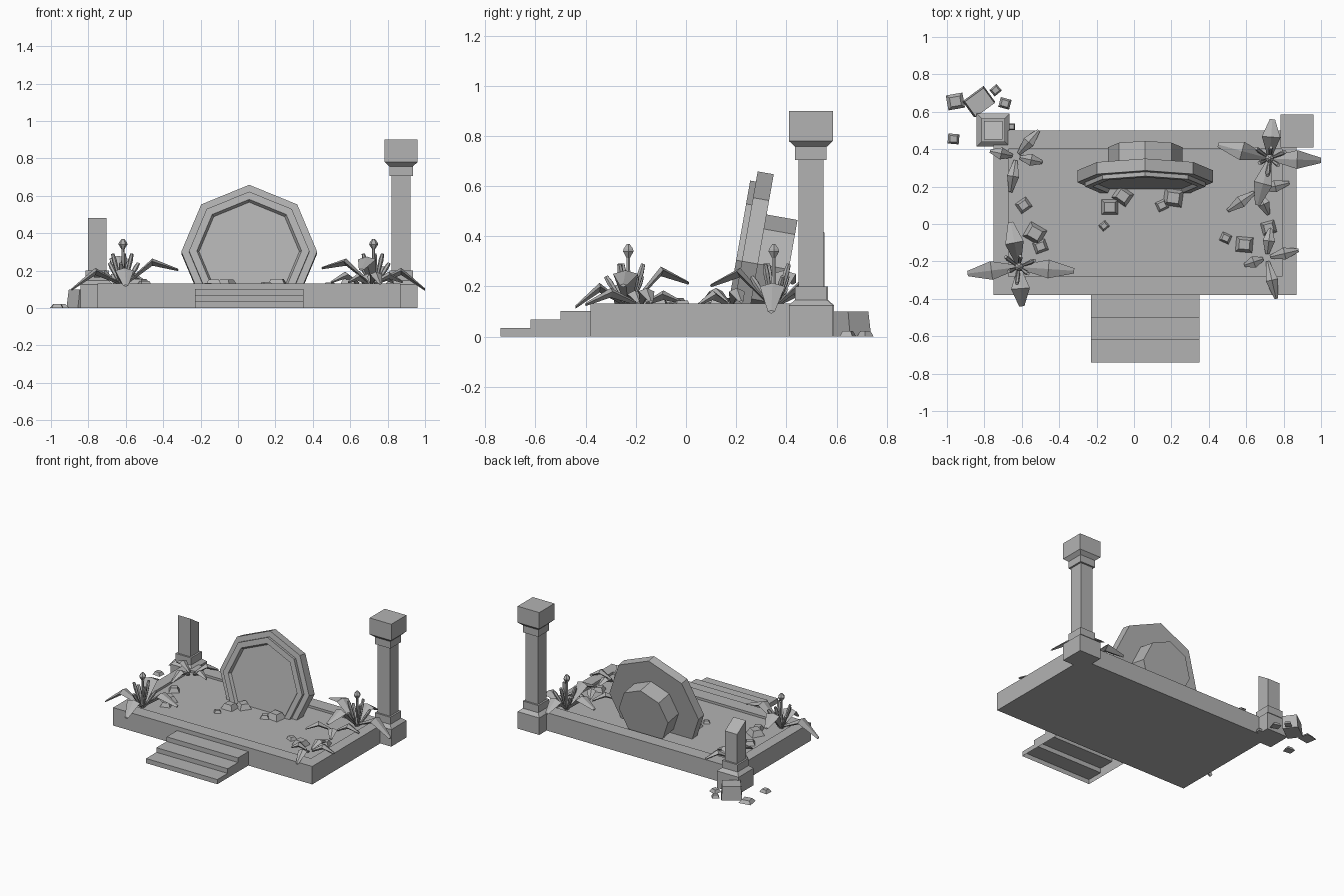
import bpy, bmesh, math
from mathutils import Vector, Matrix

old = bpy.data.objects.get("Cube")
if old:
    bpy.data.objects.remove(old)

stone = bpy.data.materials.new("grey_stone")
stone.use_nodes = True
GREY = (0.45, 0.45, 0.45, 1)
stone.diffuse_color = GREY
stone.node_tree.nodes["Principled BSDF"].inputs["Base Color"].default_value = GREY


def finish(name, bm, fix=True):
    if fix:
        bmesh.ops.recalc_face_normals(bm, faces=bm.faces)
    mesh = bpy.data.meshes.new(name)
    bm.to_mesh(mesh)
    bm.free()
    mesh.materials.append(stone)
    ob = bpy.data.objects.new(name, mesh)
    bpy.context.collection.objects.link(ob)
    return ob


def loft(bm, rings, close=True):
    """Bridge equal-length rings of points, capping both ends."""
    vs = [[bm.verts.new(p) for p in r] for r in rings]
    n = len(vs[0])
    for a, b in zip(vs, vs[1:]):
        for i in range(n):
            j = (i + 1) % n
            bm.faces.new((a[i], a[j], b[j], b[i]))
    if close:
        bm.faces.new(vs[0][::-1])
        bm.faces.new(vs[-1])
    return vs


def square(x, y, hx, hy, z, rot=0):
    m = Matrix.Rotation(rot, 3, 'Z')
    return [Vector((x, y, z)) + m @ Vector((sx * hx, sy * hy, 0))
            for sx, sy in ((-1, -1), (1, -1), (1, 1), (-1, 1))]


# Platform with a shallow sunken floor
FLOOR = 0.115
bm = bmesh.new()
loft(bm, [square(0.06, 0.06, hx, hy, z) for hx, hy, z in
          ((0.81, 0.44, 0), (0.81, 0.44, 0.132), (0.73, 0.34, 0.132), (0.73, 0.34, FLOOR))])
finish("platform", bm)

# Front steps: treads and risers with side walls, open underneath
bm = bmesh.new()
profile = [(-0.74, 0)]
for k in range(3):
    y = -0.74 + 0.12 * k
    profile += [(y, 0.034 * (k + 1)), (y + 0.12, 0.034 * (k + 1))]
sides = [[bm.verts.new((x, y, z)) for y, z in profile] for x in (-0.23, 0.35)]
for i in range(len(profile) - 1):
    bm.faces.new((sides[0][i], sides[1][i], sides[1][i + 1], sides[0][i + 1]))
for x, row in zip((-0.23, 0.35), sides):
    bm.faces.new(row + [bm.verts.new((x, -0.38, 0))])
finish("front_steps", bm)

# Pillars: shared base, one whole and one snapped off
BASE = [(0.088, 0), (0.088, 0.125), (0.063, 0.147), (0.063, 0.2), (0.05, 0.2)]
TOP = [(0.05, 0.705), (0.063, 0.705), (0.063, 0.757), (0.088, 0.78), (0.088, 0.9)]


def pillar(name, x, y, profile, slope=0):
    bm = bmesh.new()
    vs = loft(bm, [square(x, y, h, h, z) for h, z in profile])
    for v in vs[-1][2:]:
        v.co.z -= slope
    finish(name, bm)


pillar("whole_pillar", 0.872, 0.498, BASE + TOP)
pillar("broken_pillar", -0.753, 0.502, BASE + [(0.05, 0.48)], 0.065)

# Leaning octagonal disc: front ring, recessed face and rear hub
lean = Matrix.Translation((0.06, 0.2, 0.305)) @ Matrix.Rotation(math.radians(-10), 4, 'X')


def octagon(r, depth):
    return [lean @ Vector((r * math.sin(i * math.pi / 4), depth, r * math.cos(i * math.pi / 4)))
            for i in range(8)]


def disc(name, profile):
    bm = bmesh.new()
    loft(bm, [octagon(r, d) for r, d in profile])
    bmesh.ops.recalc_face_normals(bm, faces=bm.faces)
    geom = bm.verts[:] + bm.edges[:] + bm.faces[:]
    bmesh.ops.bisect_plane(bm, geom=geom, plane_co=(0, 0, FLOOR - 0.01),
                           plane_no=(0, 0, 1), clear_inner=True)
    bmesh.ops.holes_fill(bm, edges=[e for e in bm.edges if e.is_boundary])
    finish(name, bm)


disc("leaning_disc", [(0.268, 0.02), (0.28, 0), (0.322, 0), (0.322, 0.023),
                      (0.363, 0.023), (0.363, 0.088)])
disc("disc_hub", [(0.2, 0.08), (0.2, 0.213)])


# Plants: bent ridged leaves, with an optional cluster of stems
def leaf(bm, base, tip, rise, width):
    base, tip = Vector(base), Vector(tip)
    mid = base.lerp(tip, 0.5)
    mid.z = rise
    side = Vector((-(tip - base).y, (tip - base).x, 0)).normalized()
    rings = []
    for p, w, t in ((base, 0.3, 0.01), (mid, 1, 0.024), (tip, 0.28, 0.008)):
        s = side * width * w / 2
        up = Vector((0, 0, t))
        rings.append([p - s, p + up * 0.6, p + s, p - up])
    loft(bm, rings)


def stem(bm, a, b, profile):
    a, b = Vector(a), Vector(b)
    q = (b - a).to_track_quat('Z', 'Y')
    loft(bm, [[a.lerp(b, t) + q @ Vector((r * math.cos(i * math.pi / 3), r * math.sin(i * math.pi / 3), 0))
               for i in range(6)] for r, t in profile])


def plant(name, x, y, width, leaves, flower=False):
    bm = bmesh.new()
    for tx, ty, tz, rise in leaves:
        d = Vector((tx - x, ty - y, 0)).normalized() * 0.02
        leaf(bm, (x + d.x, y + d.y, FLOOR + 0.02), (tx, ty, tz), rise, width)
    if flower:
        # Central bud on a stem, ringed by thinner sprouts
        stem(bm, (x, y, FLOOR), (x, y, 0.37),
             [(0.012, 0), (0.008, 0.78), (0.024, 0.88), (0.022, 0.92), (0.006, 1)])
        for k in range(6):
            a = k * math.pi / 3 + 0.4
            c, s = math.cos(a), math.sin(a)
            h = 0.29 if k % 2 else 0.24
            r = 0.06 if k % 2 else 0.09
            stem(bm, (x + c * 0.01, y + s * 0.01, FLOOR), (x + c * r, y + s * r, h),
                 [(0.006, 0), (0.013, 0.8), (0.009, 1)])
    finish(name, bm)


plant("front_right_plant", -0.615, -0.23, 0.1, [
    (-0.89, -0.265, 0.1, 0.2), (-0.32, -0.25, 0.205, 0.25),
    (-0.6, -0.44, 0.12, 0.2), (-0.66, 0.01, 0.215, 0.265)], True)
plant("back_left_plant", 0.725, 0.35, 0.1, [
    (1.0, 0.34, 0.1, 0.2), (0.45, 0.425, 0.215, 0.25),
    (0.74, 0.56, 0.16, 0.22), (0.66, 0.1, 0.205, 0.26)], True)
plant("middle_left_plant", 0.66, 0.18, 0.065, [
    (0.83, 0.22, 0.14, 0.18), (0.5, 0.07, 0.14, 0.18), (0.72, 0.05, 0.13, 0.17)])
plant("front_left_plant", 0.71, -0.18, 0.065, [
    (0.59, -0.22, 0.14, 0.17), (0.88, -0.14, 0.14, 0.18),
    (0.76, -0.4, 0.13, 0.18), (0.73, -0.02, 0.14, 0.17)])
plant("back_right_plant", -0.63, 0.36, 0.065, [
    (-0.77, 0.39, 0.17, 0.19), (-0.51, 0.5, 0.14, 0.18),
    (-0.49, 0.33, 0.14, 0.17), (-0.66, 0.17, 0.13, 0.18)])


# Rubble: tapered blocks on the floor and on the ground
def rock(name, x, y, size, z, turn, height=None):
    bm = bmesh.new()
    h, a = size / 2, math.radians(turn)
    top = z + (height or size * 0.4)
    loft(bm, [square(x, y, h, h * 0.9, z, a), square(x, y, h * 0.62, h * 0.55, top, a)])
    finish(name, bm)


for x, y, size, turn in [(-0.59, 0.1, 0.07, 35), (-0.53, -0.05, 0.1, -30), (-0.5, -0.12, 0.07, 20),
                         (-0.13, 0.09, 0.09, 0), (-0.06, 0.15, 0.09, -35), (-0.16, -0.01, 0.045, 40),
                         (0.21, 0.14, 0.1, -8), (0.15, 0.1, 0.06, 25), (0.49, -0.075, 0.055, -25),
                         (0.59, -0.11, 0.09, -5), (0.72, -0.02, 0.075, 15)]:
    rock("floor_rubble", x, y, size, FLOOR, turn)
for x, y, size, turn in [(-0.955, 0.655, 0.09, 10), (-0.965, 0.455, 0.06, -5), (-0.74, 0.715, 0.05, 40),
                         (-0.69, 0.645, 0.06, -15), (-0.655, 0.52, 0.04, 0)]:
    rock("ground_rubble", x, y, size, 0, turn, 0.022)

# Fallen piece of the broken pillar
bm = bmesh.new()
loft(bm, [square(-0.83, 0.655, 0.07, 0.052, 0, 0.63), square(-0.825, 0.65, 0.062, 0.05, 0.1, 0.63)])
finish("fallen_pillar_piece", bm)
